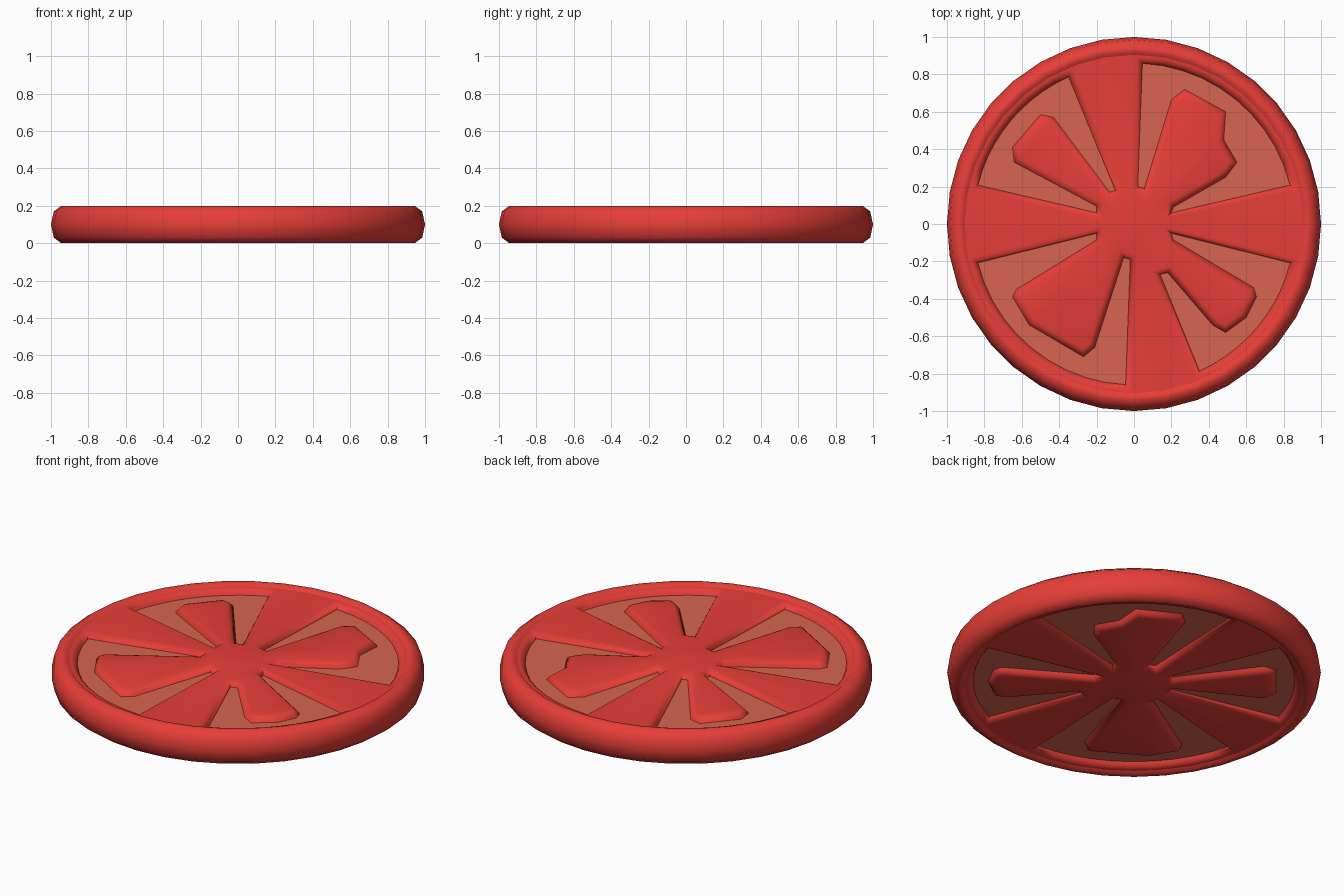
import bpy, bmesh
from math import sin, cos, radians, pi
from mathutils import Vector

if "Cube" in bpy.data.objects:
    bpy.data.objects.remove(bpy.data.objects["Cube"])

MID = 0.1  # centre plane of the slice


def material(name, rgb):
    m = bpy.data.materials.new(name)
    m.diffuse_color = (*rgb, 1)
    m.use_nodes = True
    m.node_tree.nodes["Principled BSDF"].inputs["Base Color"].default_value = m.diffuse_color
    return m


red = material("skin_red", (0.8, 0.048, 0.038))
pale = material("pocket_pale", (0.68, 0.13, 0.08))


def finish(name, bm, mat, angle):
    me = bpy.data.meshes.new(name)
    bm.to_mesh(me)
    bm.free()
    ob = bpy.data.objects.new(name, me)
    bpy.context.collection.objects.link(ob)
    me.materials.append(mat)
    ob.location.z = MID
    bpy.ops.object.select_all(action='DESELECT')
    ob.select_set(True)
    bpy.context.view_layer.objects.active = ob
    bpy.ops.object.shade_smooth_by_angle(angle=radians(angle))


def mirror_below(bm):
    """Turn all faces upward, then copy them mirrored to the underside."""
    bm.normal_update()
    for f in bm.faces:
        if f.normal.z < 0:
            f.normal_flip()
    copy = bmesh.ops.duplicate(bm, geom=bm.verts[:] + bm.edges[:] + bm.faces[:])["geom"]
    for g in copy:
        if isinstance(g, bmesh.types.BMVert):
            g.co.z *= -1
    bmesh.ops.reverse_faces(bm, faces=[g for g in copy if isinstance(g, bmesh.types.BMFace)])


# Rounded outer rim: half profile mirrored in z, then revolved in 36 steps
half = [(1.0, 0.0), (0.985, 0.07), (0.945, 0.1), (0.92, 0.098), (0.895, 0.078)]
profile = [(r, -z) for r, z in half[:0:-1]] + half
bm = bmesh.new()
vs = [bm.verts.new((r, 0, z)) for r, z in profile]
es = [bm.edges.new(p) for p in zip(vs, vs[1:])]
bmesh.ops.spin(bm, geom=vs + es, cent=(0, 0, 0), axis=(0, 0, 1),
               angle=2 * pi, steps=36, use_merge=True)
bmesh.ops.remove_doubles(bm, verts=bm.verts, dist=1e-4)
bm.normal_update()
outer = max(bm.faces, key=lambda f: f.calc_center_median().xy.length)
if outer.normal.dot(outer.calc_center_median()) < 0:
    bmesh.ops.reverse_faces(bm, faces=bm.faces[:])
finish("outer_rim", bm, red, 60)

# Pockets: groove start, arc from/to (degrees), groove end, outline of the seed lobe
pockets = [
    ((0.02, 0.2), 87, 14, (0.2, 0.06),
     [(0.21, 0.09), (0.49, 0.25), (0.55, 0.33), (0.48, 0.45), (0.49, 0.6),
      (0.27, 0.72), (0.2, 0.665), (0.055, 0.19)]),
    ((-0.2, 0.06), 166, 114, (-0.1, 0.18),
     [(-0.13, 0.17), (-0.43, 0.57), (-0.5, 0.585), (-0.65, 0.41),
      (-0.64, 0.33), (-0.2, 0.095)]),
    ((-0.02, -0.19), 267, 194, (-0.2, -0.05),
     [(-0.2, -0.085), (-0.63, -0.35), (-0.65, -0.39), (-0.56, -0.54),
      (-0.27, -0.71), (-0.21, -0.66), (-0.055, -0.18)]),
    ((0.2, -0.05), 346, 294, (0.14, -0.27),
     [(0.18, -0.26), (0.42, -0.54), (0.49, -0.58), (0.6, -0.5),
      (0.655, -0.39), (0.64, -0.34), (0.21, -0.085)]),
]
LEVELS = [(0.0, 0.055), (0.008, 0.07), (0.02, 0.081), (0.035, 0.086)]  # wall: offset, height


def arc(r, a, b, n):
    steps = [radians(a + (b - a) * i / n) for i in range(n + 1)]
    return [Vector((r * cos(t), r * sin(t))) for t in steps]


def grow(pts, d):
    """Offset a clockwise outline outward by d, with limited corners."""
    out = []
    for i, p in enumerate(pts):
        a = (p - pts[i - 1]).normalized()
        b = (pts[(i + 1) % len(pts)] - p).normalized()
        na, nb = Vector((-a.y, a.x)), Vector((-b.y, b.x))
        n = (na + nb).normalized()
        out.append(p + n * d / max(n.dot(na), 0.7))
    return out


def loop(bm, pts, z):
    vs = [bm.verts.new((p.x, p.y, z)) for p in pts]
    return vs, [bm.edges.new((vs[i - 1], vs[i])) for i in range(len(vs))]


outlines = [[Vector(s)] + arc(0.86, a, b, 10) + [Vector(e)] + [Vector(p) for p in lobe]
            for s, a, b, e, lobe in pockets]

# Pale pocket floors, upper and lower
bm = bmesh.new()
for pts in outlines:
    vs, es = loop(bm, pts, LEVELS[0][1])
    bmesh.ops.triangle_fill(bm, edges=es, use_beauty=True, normal=(0, 0, 1))
mirror_below(bm)
finish("pocket_floors", bm, pale, 30)

# Ribs, hub and lobes: flat flesh around the pockets, with rounded pocket walls
bm = bmesh.new()
hub, fill = loop(bm, arc(0.11, 0, 330, 11), 0.093)
fill += loop(bm, arc(0.91, 0, 350, 35), 0.086)[1]
walls = []
for pts in outlines:
    rings = [loop(bm, grow(pts, d), z) for d, z in LEVELS]
    fill += rings[-1][1]
    walls += [(lo[0], hi[0]) for lo, hi in zip(rings, rings[1:])]
bmesh.ops.triangle_fill(bm, edges=fill, use_beauty=True, normal=(0, 0, 1))
for lo, hi in walls:
    for i in range(len(lo)):
        bm.faces.new((lo[i - 1], lo[i], hi[i], hi[i - 1]))
# Drop any fill inside the hub loop, then cap it cleanly
inner = [f for f in bm.faces if all(v in hub for v in f.verts)]
bmesh.ops.delete(bm, geom=inner, context='FACES_ONLY')
bm.faces.new(hub)
mirror_below(bm)
finish("ribs_and_lobes", bm, red, 75)
